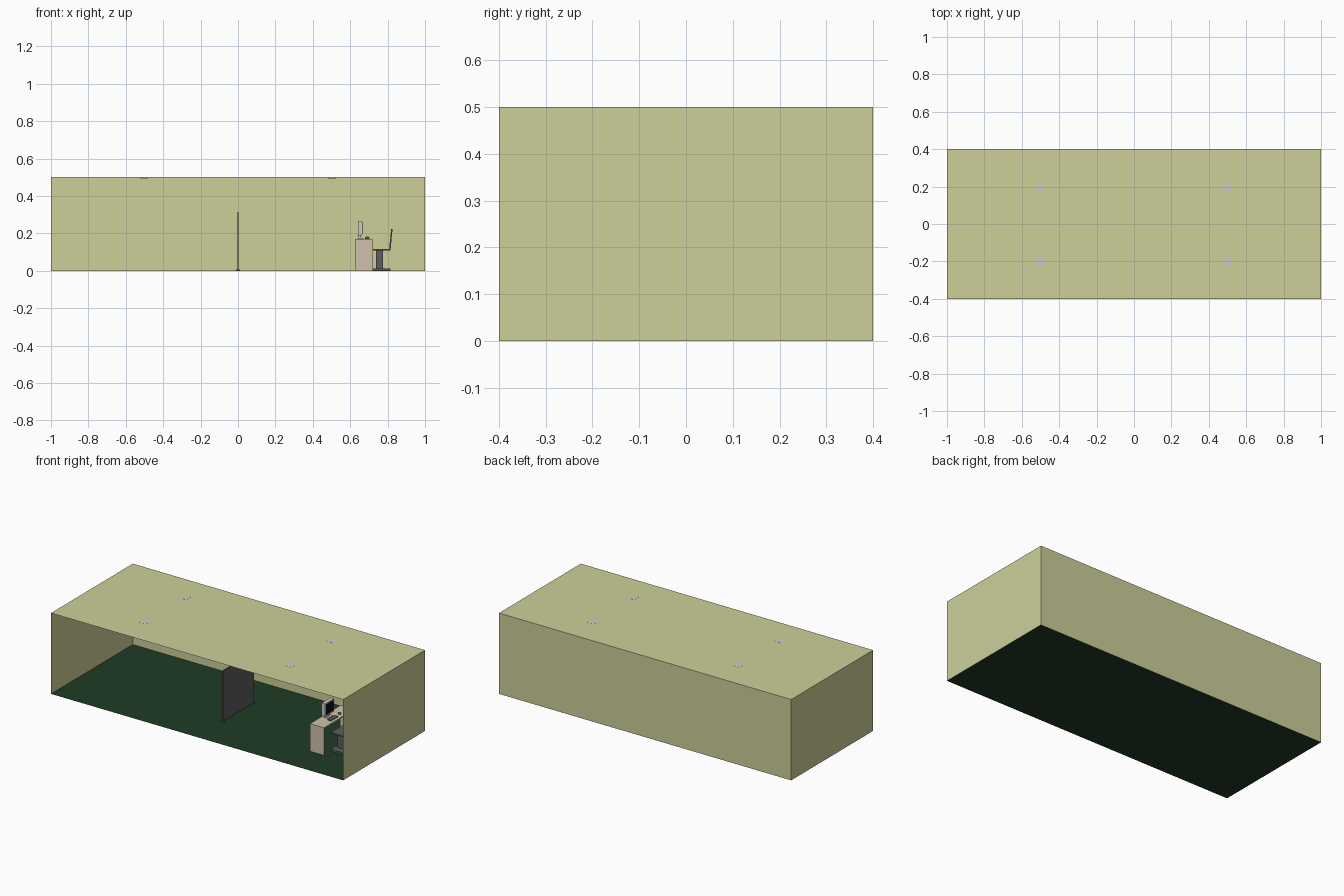
import bpy, bmesh, math
from mathutils import Matrix

if "Cube" in bpy.data.objects:
    bpy.data.objects.remove(bpy.data.objects["Cube"])


def material(name, r, g, b):
    m = bpy.data.materials.new(name)
    m.diffuse_color = (r, g, b, 1)
    m.use_nodes = True
    m.node_tree.nodes["Principled BSDF"].inputs["Base Color"].default_value = m.diffuse_color
    return m


WALL = material("wall_paint", 0.61, 0.63, 0.32)
FLOOR = material("floor_green", 0.014, 0.045, 0.02)
WOOD = material("desk_wood", 0.62, 0.54, 0.41)
DARK = material("dark_grey", 0.11, 0.11, 0.11)
BLACK = material("screen_black", 0.005, 0.005, 0.005)


def finish(name, bm, mat=None):
    me = bpy.data.meshes.new(name)
    bm.to_mesh(me)
    bm.free()
    ob = bpy.data.objects.new(name, me)
    bpy.context.collection.objects.link(ob)
    if mat:
        me.materials.append(mat)
    return ob


def box(name, x, y, z, mat=None):
    """Box from (min, max) ranges."""
    bm = bmesh.new()
    size = [r[1] - r[0] for r in (x, y, z)]
    mid = [(r[0] + r[1]) / 2 for r in (x, y, z)]
    bmesh.ops.create_cube(bm, size=1, matrix=Matrix.Translation(mid) @ Matrix.Diagonal((*size, 1)))
    return finish(name, bm, mat)


def sheet(name, corners, mat):
    bm = bmesh.new()
    bm.faces.new([bm.verts.new(c) for c in corners])
    return finish(name, bm, mat)


def prism(name, profile, y0, y1, mat):
    """Side profile in x/z, extruded along y."""
    bm = bmesh.new()
    face = bm.faces.new([bm.verts.new((x, y0, z)) for x, z in profile])
    ext = bmesh.ops.extrude_face_region(bm, geom=[face])["geom"]
    bmesh.ops.translate(bm, vec=(0, y1 - y0, 0), verts=[v for v in ext if isinstance(v, bmesh.types.BMVert)])
    bmesh.ops.recalc_face_normals(bm, faces=bm.faces)
    return finish(name, bm, mat)


# Room shell: thin sheets, open at the front
X, Y, H = 1.0, 0.4, 0.5
sheet("floor", [(-X, -Y, 0), (X, -Y, 0), (X, Y, 0), (-X, Y, 0)], FLOOR)
sheet("ceiling", [(-X, -Y, H), (X, -Y, H), (X, Y, H), (-X, Y, H)], WALL)
sheet("back_wall", [(X, Y, 0), (-X, Y, 0), (-X, Y, H), (X, Y, H)], WALL)
sheet("left_wall", [(-X, Y, 0), (-X, -Y, 0), (-X, -Y, H), (-X, Y, H)], WALL)
sheet("right_wall", [(X, -Y, 0), (X, Y, 0), (X, Y, H), (X, -Y, H)], WALL)

# Ceiling lights
for lx in (-0.5, 0.5):
    for ly in (-0.2, 0.2):
        box("ceiling_light", (lx - 0.02, lx + 0.02), (ly - 0.02, ly + 0.02), (0.493, 0.5005))

# Partition panel with two feet
box("partition_panel", (-0.003, 0.003), (-0.15, 0.15), (0.004, 0.315), DARK)
for fy in (-0.145, 0.145):
    box("partition_foot", (-0.01, 0.01), (fy - 0.006, fy + 0.006), (0, 0.006), DARK)

# Desk
box("desk_top", (0.625, 0.72), (-0.19, 0.11), (0.162, 0.17), WOOD)
for dy in (-0.187, 0.107):
    box("desk_side", (0.625, 0.72), (dy - 0.003, dy + 0.003), (0, 0.162), WOOD)

# Monitor facing the chair
box("monitor_base", (0.638, 0.672), (-0.075, -0.03), (0.17, 0.174))
box("monitor_stand", (0.645, 0.658), (-0.06, -0.045), (0.174, 0.19))
box("monitor_case", (0.641, 0.664), (-0.097, -0.008), (0.188, 0.267))
box("monitor_screen", (0.664, 0.665), (-0.09, -0.015), (0.196, 0.26), BLACK)

# Keyboard and mouse
box("keyboard", (0.678, 0.702), (-0.095, -0.025), (0.17, 0.175), DARK)
bm = bmesh.new()
bmesh.ops.create_uvsphere(bm, u_segments=12, v_segments=8, radius=1,
                          matrix=Matrix.Translation((0.69, 0.008, 0.176)) @ Matrix.Diagonal((0.01, 0.007, 0.008, 1)))
mouse = finish("mouse", bm, DARK)
for p in mouse.data.polygons:
    p.use_smooth = True

# Chair with a leaning back
C = -0.062
box("chair_base", (0.722, 0.815), (C - 0.062, C + 0.062), (0.001, 0.013), DARK)
box("chair_pedestal", (0.738, 0.776), (C - 0.02, C + 0.02), (0.013, 0.11), DARK)
box("chair_seat", (0.722, 0.816), (C - 0.062, C + 0.062), (0.109, 0.117), DARK)
prism("chair_back", [(0.808, 0.115), (0.816, 0.115), (0.826, 0.222), (0.819, 0.222)], C - 0.062, C + 0.062, DARK)
